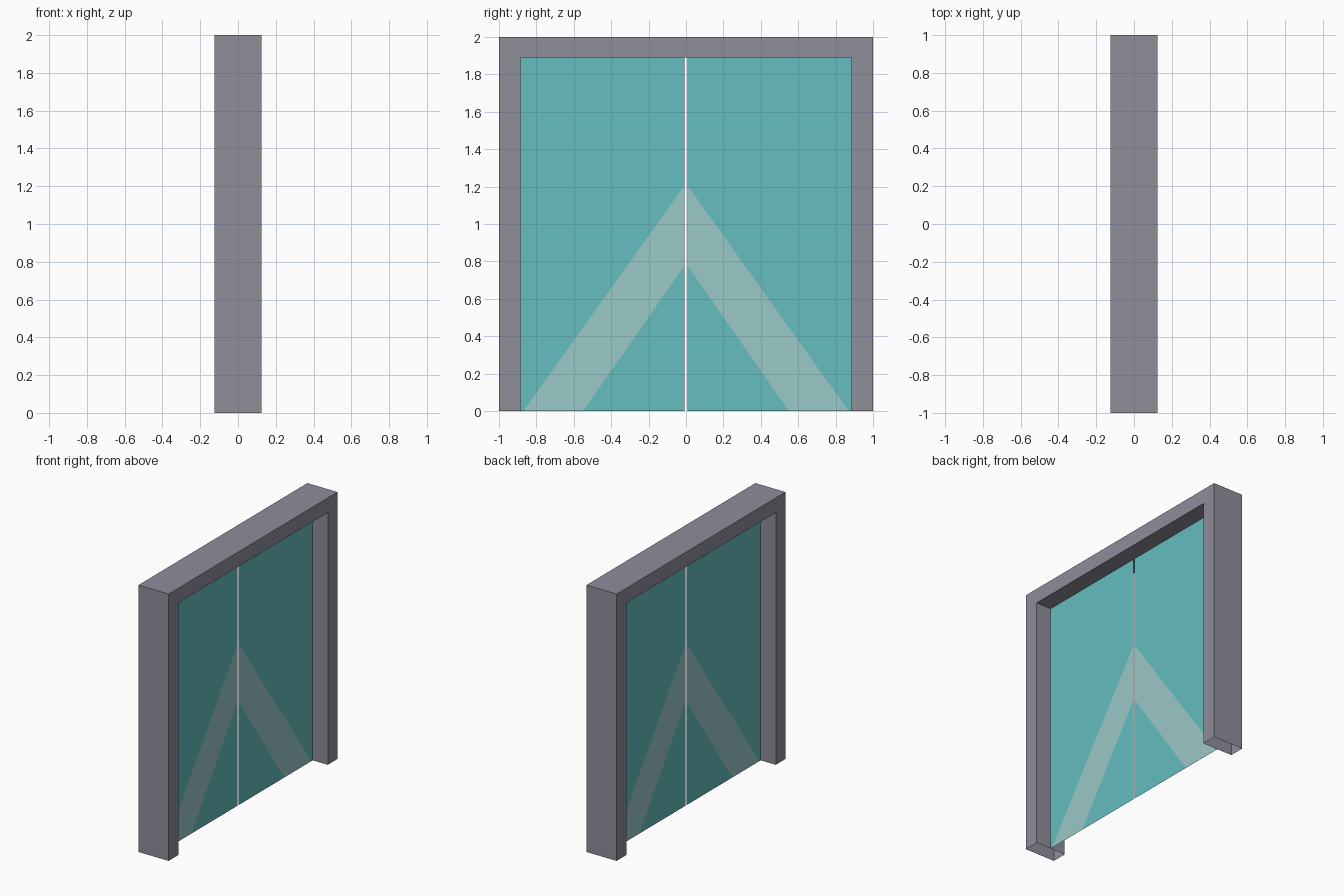
import bpy, bmesh
from mathutils import Vector

if "Cube" in bpy.data.objects:
    bpy.data.objects.remove(bpy.data.objects["Cube"])


def srgb(r, g, b):
    lin = lambda c: c / 12.92 if c <= 0.04045 else ((c + 0.055) / 1.055) ** 2.4
    return [lin(v / 255) for v in (r, g, b)] + [1.0]


def material(name, rgb):
    m = bpy.data.materials.new(name)
    m.diffuse_color = srgb(*rgb)
    m.use_nodes = True
    m.node_tree.nodes["Principled BSDF"].inputs["Base Color"].default_value = m.diffuse_color
    return m


GREY = material("grey_frame", (143, 142, 154))
TEAL = material("teal_glass", (101, 189, 191))
PALE = material("pale_reflection", (155, 200, 200))

DEPTH, INNER, HEAD, GAP = 0.125, 0.885, 1.89, 0.007


def finish(name, bm, mats):
    me = bpy.data.meshes.new(name)
    bm.to_mesh(me)
    bm.free()
    for m in mats:
        me.materials.append(m)
    ob = bpy.data.objects.new(name, me)
    bpy.context.collection.objects.link(ob)
    return ob


# Door frame: hollow U profile extruded through the wall, feet left open
bm = bmesh.new()
profile = [(-1, 0), (-1, 2), (1, 2), (1, 0),
           (INNER, 0), (INNER, HEAD), (-INNER, HEAD), (-INNER, 0)]
face = bm.faces.new([bm.verts.new((-DEPTH, y, z)) for y, z in profile])
ext = bmesh.ops.extrude_face_region(bm, geom=[face], use_keep_orig=True)
moved = [g for g in ext["geom"] if isinstance(g, bmesh.types.BMVert)]
bmesh.ops.translate(bm, verts=moved, vec=Vector((2 * DEPTH, 0, 0)))
bmesh.ops.recalc_face_normals(bm, faces=bm.faces[:])
feet = [f for f in bm.faces if f.calc_center_median().z < 0.001]
bmesh.ops.delete(bm, geom=feet, context="FACES")
finish("door_frame", bm, [GREY])

# Sliding glass panels: flat sheets with an inset diagonal reflection band
outer = [(0.87, 0), (0.022, 1.187), (GAP, 1.2)]
inner = [(0.55, 0), (0.022, 0.757), (GAP, 0.767)]
regions = [
    (outer + [(GAP, HEAD), (INNER, HEAD), (INNER, 0)], 0),   # above the band
    (outer + inner[::-1], 1),                                # band
    (inner + [(GAP, 0)], 0),                                 # below the band
]
for name, side in (("left_glass_door", -1), ("right_glass_door", 1)):
    bm = bmesh.new()
    for points, mat in regions:
        f = bm.faces.new([bm.verts.new((0, side * y, z)) for y, z in points])
        f.material_index = mat
    bmesh.ops.remove_doubles(bm, verts=bm.verts[:], dist=0.0005)
    bm.normal_update()
    turned = [f for f in bm.faces if f.normal.x < 0]
    bmesh.ops.reverse_faces(bm, faces=turned)
    finish(name, bm, [TEAL, PALE])
